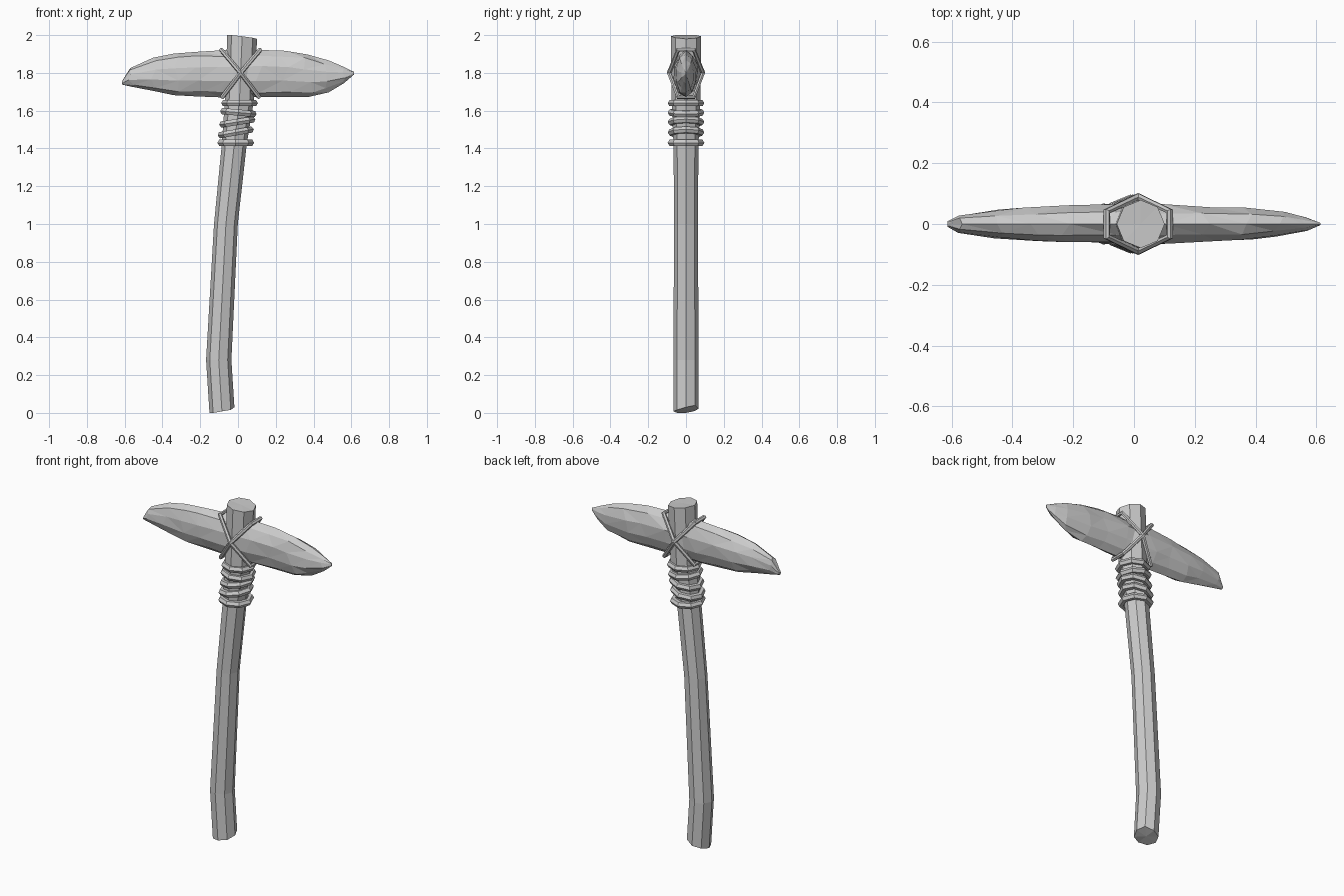
import bpy, bmesh, math, random
from mathutils import Vector

if "Cube" in bpy.data.objects:
    bpy.data.objects.remove(bpy.data.objects["Cube"])

random.seed(4)


def loft(name, rings, triangulate=False):
    """Skin a list of equal-sized point rings and cap both ends."""
    bm = bmesh.new()
    rows = [[bm.verts.new(p) for p in r] for r in rings]
    n = len(rows[0])
    for a, b in zip(rows, rows[1:]):
        for i in range(n):
            j = (i + 1) % n
            bm.faces.new((a[i], a[j], b[j], b[i]))
    for row in (rows[0], rows[-1]):
        c = bm.verts.new(sum((v.co for v in row), Vector()) / n)
        for i in range(n):
            bm.faces.new((row[i], row[(i + 1) % n], c))
    if triangulate:
        bmesh.ops.triangulate(bm, faces=bm.faces[:])
    bmesh.ops.recalc_face_normals(bm, faces=bm.faces[:])
    mesh = bpy.data.meshes.new(name)
    bm.to_mesh(mesh)
    bm.free()
    ob = bpy.data.objects.new(name, mesh)
    bpy.context.collection.objects.link(ob)
    return ob


# Bent eight-sided handle: (centre x, z, radius), with chipped ends
spine = [(-0.085, 0.0, 0.066), (-0.102, 0.28, 0.067), (-0.064, 1.0, 0.063),
         (-0.02, 1.42, 0.066), (0.008, 1.66, 0.077), (0.022, 2.0, 0.079)]
bottom_chip = [0.03, 0.04, 0.022, 0.01, 0.0, 0.0, 0.008, 0.016]
top_chip = [-0.02, -0.016, -0.006, 0.0, 0.0, 0.0, -0.006, -0.014]
rings = []
for k, (cx, z, r) in enumerate(spine):
    chip = bottom_chip if k == 0 else top_chip if k == len(spine) - 1 else [0] * 8
    rings.append([(cx + r * math.cos(i * math.pi / 4),
                   r * math.sin(i * math.pi / 4), z + chip[i]) for i in range(8)])
loft("handle", rings)

# Chipped stone head: (x, bottom z, top z, half thickness)
stations = [(-0.613, 1.738, 1.758, 0.010), (-0.565, 1.727, 1.828, 0.032),
            (-0.45, 1.705, 1.88, 0.050), (-0.34, 1.682, 1.902, 0.060),
            (-0.21, 1.675, 1.912, 0.064), (-0.08, 1.67, 1.92, 0.066),
            (0.10, 1.672, 1.922, 0.066), (0.25, 1.672, 1.917, 0.062),
            (0.37, 1.672, 1.897, 0.056), (0.48, 1.697, 1.866, 0.042),
            (0.56, 1.745, 1.832, 0.023), (0.613, 1.79, 1.806, 0.004)]
rings = []
for k, (x, lo, hi, hy) in enumerate(stations):
    inner = 0 < k < len(stations) - 1
    ring = []
    for i in range(10):
        a = math.radians(90 + 36 * i)
        jx = random.uniform(-0.03, 0.03) if inner and i % 5 else 0
        s = random.uniform(0.9, 1.05) if inner and i % 5 else 1
        ring.append((x + jx * min(1, hy / 0.06), hy * s * math.cos(a),
                     (lo + hi) / 2 + (hi - lo) / 2 * s * math.sin(a)))
    rings.append(ring)
loft("stone_head", rings, True)

# Wrapped cord around the neck: (centre x, z, tilt in degrees)
for x, z, tilt in [(-0.012, 1.43, 0), (-0.012, 1.485, -10), (-0.004, 1.54, -9),
                   (0.002, 1.59, 5), (0.008, 1.64, 0)]:
    bpy.ops.mesh.primitive_torus_add(
        major_segments=8, minor_segments=6, major_radius=0.078, minor_radius=0.019,
        location=(x, 0, z), rotation=(0, math.radians(tilt), 0))
    bpy.context.object.name = "neck_cord"

# Two crossing cord loops that tie the head on
for side in (1, -1):
    curve = bpy.data.curves.new("cross_cord", "CURVE")
    curve.dimensions = "3D"
    curve.bevel_depth = 0.012
    curve.bevel_resolution = 1
    half = [(0.103, 0.042, 1.922), (0.0, 0.09, 1.80), (-0.097, 0.042, 1.672)]
    pts = half + [(x, -y, z) for x, y, z in reversed(half)]
    sp = curve.splines.new("POLY")
    sp.points.add(len(pts) - 1)
    for p, (x, y, z) in zip(sp.points, pts):
        p.co = (0.014 + side * x, y, z, 1)
    sp.use_cyclic_u = True
    sp.use_smooth = False
    ob = bpy.data.objects.new("cross_cord", curve)
    bpy.context.collection.objects.link(ob)
    bpy.ops.object.select_all(action="DESELECT")
    ob.select_set(True)
    bpy.context.view_layer.objects.active = ob
    bpy.ops.object.convert(target="MESH")
